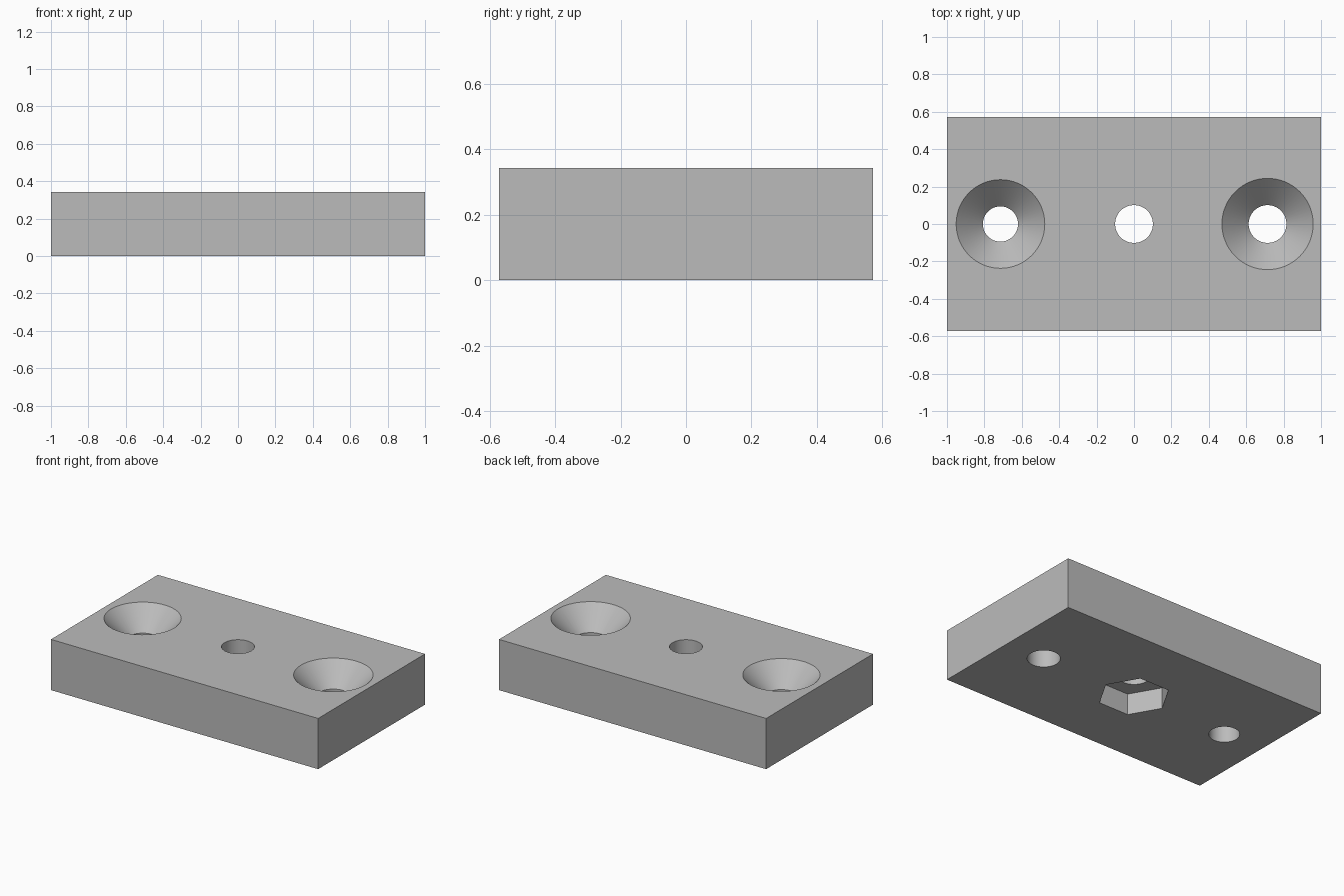
import bpy
import bmesh
from math import cos, sin, pi, radians

WIDTH, DEPTH, HEIGHT = 2.0, 1.143, 0.343
SINK = 0.143      # depth of the countersinks and of the nut pocket
OVER = 0.02       # how far cutters reach past the block

cube = bpy.data.objects.get("Cube")
if cube:
    bpy.data.objects.remove(cube, do_unlink=True)

grey = bpy.data.materials.new("plain grey")
grey.use_nodes = True
colour = (0.5, 0.5, 0.5, 1.0)
grey.diffuse_color = colour
grey.node_tree.nodes["Principled BSDF"].inputs["Base Color"].default_value = colour


def add_object(name, bm):
    bmesh.ops.recalc_face_normals(bm, faces=bm.faces)
    mesh = bpy.data.meshes.new(name)
    bm.to_mesh(mesh)
    bm.free()
    mesh.materials.append(grey)
    obj = bpy.data.objects.new(name, mesh)
    bpy.context.collection.objects.link(obj)
    return obj


def turned_cutter(name, x, profile, sides=64):
    """Closed solid turned around a vertical axis from (radius, z) pairs."""
    bm = bmesh.new()
    angles = [2 * pi * i / sides for i in range(sides)]
    rings = [[bm.verts.new((x + r * cos(a), r * sin(a), z)) for a in angles]
             for r, z in profile]
    for low, high in zip(rings, rings[1:]):
        for i in range(sides):
            j = (i + 1) % sides
            bm.faces.new((low[i], low[j], high[j], high[i]))
    bm.faces.new(rings[0])
    bm.faces.new(rings[-1])
    return add_object(name, bm)


def screw_cutter(name, x, hole, rim):
    """Through hole with a conical seat for a screw head."""
    slope = (rim - hole) / SINK
    return turned_cutter(name, x, [(hole, -OVER), (hole, HEIGHT - SINK),
                                   (rim + slope * OVER, HEIGHT + OVER)])


# Block
bm = bmesh.new()
bmesh.ops.create_cube(bm, size=1)
bmesh.ops.scale(bm, vec=(WIDTH, DEPTH, HEIGHT), verts=bm.verts)
bmesh.ops.translate(bm, vec=(0, 0, HEIGHT / 2), verts=bm.verts)
block = add_object("mounting_block", bm)

# Countersunk screw holes, centre bolt hole and hexagonal nut pocket underneath
cutters = [
    screw_cutter("right_screw_cutter", -0.714, 0.094, 0.237),
    screw_cutter("left_screw_cutter", 0.714, 0.101, 0.244),
    turned_cutter("bolt_hole_cutter", 0, [(0.101, -OVER), (0.101, HEIGHT + OVER)]),
    turned_cutter("nut_pocket_cutter", 0, [(0.222, -OVER), (0.222, SINK)], sides=6),
]

bpy.ops.object.select_all(action="DESELECT")
block.select_set(True)
bpy.context.view_layer.objects.active = block
for cutter in cutters:
    cutter.hide_render = True
    cut = block.modifiers.new(cutter.name, "BOOLEAN")
    cut.operation = "DIFFERENCE"
    cut.solver = "EXACT"
    cut.object = cutter
    bpy.ops.object.modifier_apply(modifier=cut.name)
    bpy.data.objects.remove(cutter, do_unlink=True)

# Smooth bores with crisp rims
bpy.ops.object.shade_smooth_by_angle(angle=radians(30))
